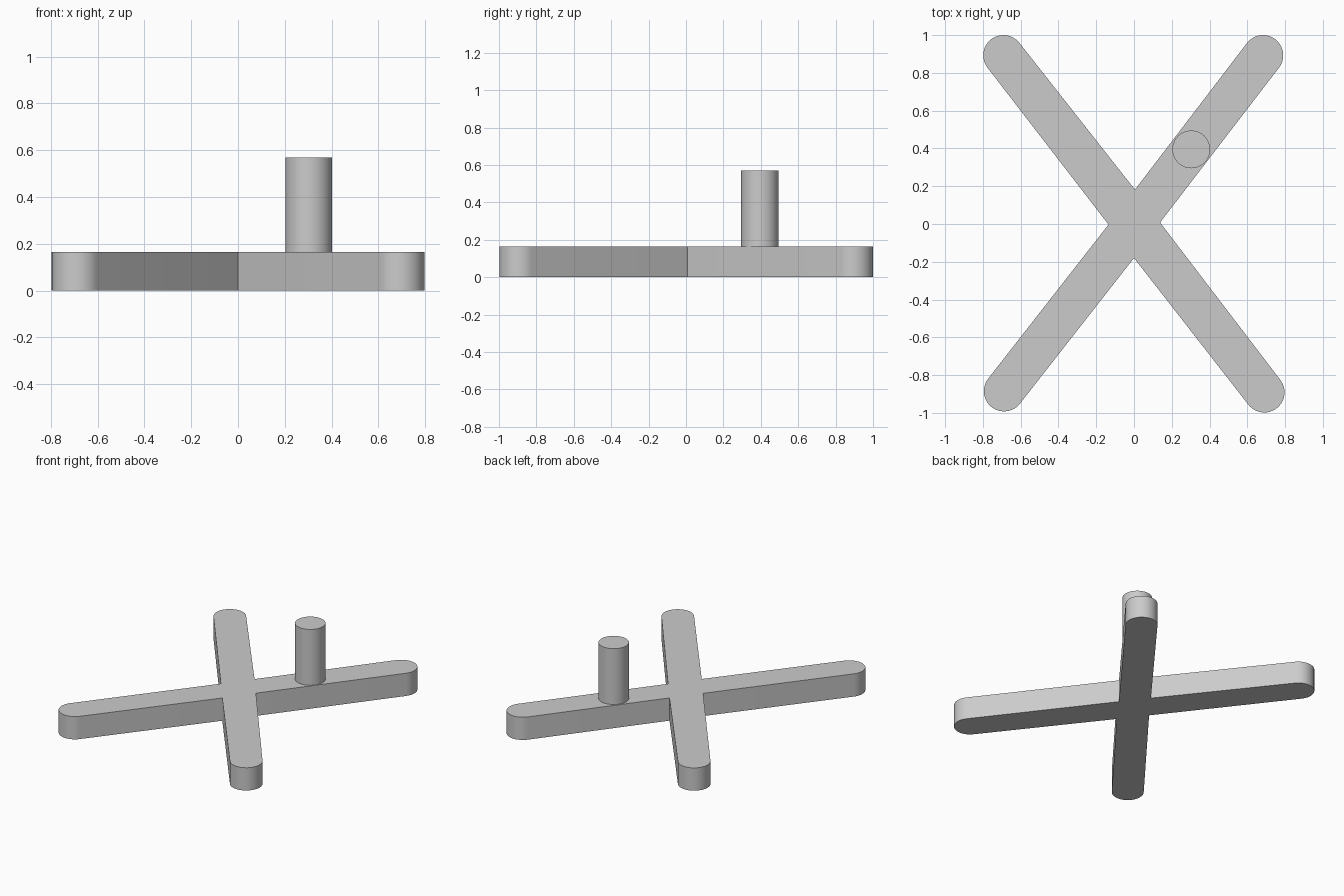
import bpy, bmesh, math
from mathutils import Vector

cube = bpy.data.objects.get("Cube")
if cube:
    bpy.data.objects.remove(cube, do_unlink=True)

grey = bpy.data.materials.new("light grey")
grey.use_nodes = True
colour = (0.6, 0.6, 0.6, 1)
grey.diffuse_color = colour
grey.node_tree.nodes["Principled BSDF"].inputs["Base Color"].default_value = colour


def prism(name, outline, bottom, top):
    """Extrude a closed counter-clockwise outline between two heights."""
    bm = bmesh.new()
    base = bm.faces.new([bm.verts.new((p.x, p.y, bottom)) for p in outline])
    ext = bmesh.ops.extrude_face_region(bm, geom=[base], use_keep_orig=True)
    verts = [g for g in ext["geom"] if isinstance(g, bmesh.types.BMVert)]
    bmesh.ops.translate(bm, verts=verts, vec=(0, 0, top - bottom))
    bmesh.ops.recalc_face_normals(bm, faces=bm.faces[:])
    mesh = bpy.data.meshes.new(name)
    bm.to_mesh(mesh)
    bm.free()
    mesh.materials.append(grey)
    obj = bpy.data.objects.new(name, mesh)
    bpy.context.collection.objects.link(obj)
    bpy.ops.object.select_all(action='DESELECT')
    obj.select_set(True)
    bpy.context.view_layer.objects.active = obj
    bpy.ops.object.shade_smooth_by_angle(angle=math.radians(30))
    return obj


def arc(centre, radius, start, sweep, steps):
    return [Vector(centre) + radius * Vector((math.cos(start + sweep * i / steps),
                                              math.sin(start + sweep * i / steps)))
            for i in range(steps + 1)]


# Crossed base: each rounded arm end is followed by the inner corner after it
thickness = 0.165
arm_radius = 0.107
ends = [(0.683, 0.893), (-0.691, 0.893), (-0.688, -0.885), (0.69, -0.891)]
corners = [(0.005, 0.182), (-0.135, -0.003), (0, -0.18), (0.138, 0.008)]
outline = []
for end, corner in zip(ends, corners):
    heading = math.atan2(end[1], end[0])
    outline += arc(end, arm_radius, heading - math.pi / 2, math.pi, 24)
    outline.append(Vector(corner))
prism("cross_base", outline, 0, thickness)

# Upright round peg on the back left arm
prism("peg", arc((0.303, 0.395), 0.1, 0, math.tau, 48)[:-1], thickness, 0.57)
